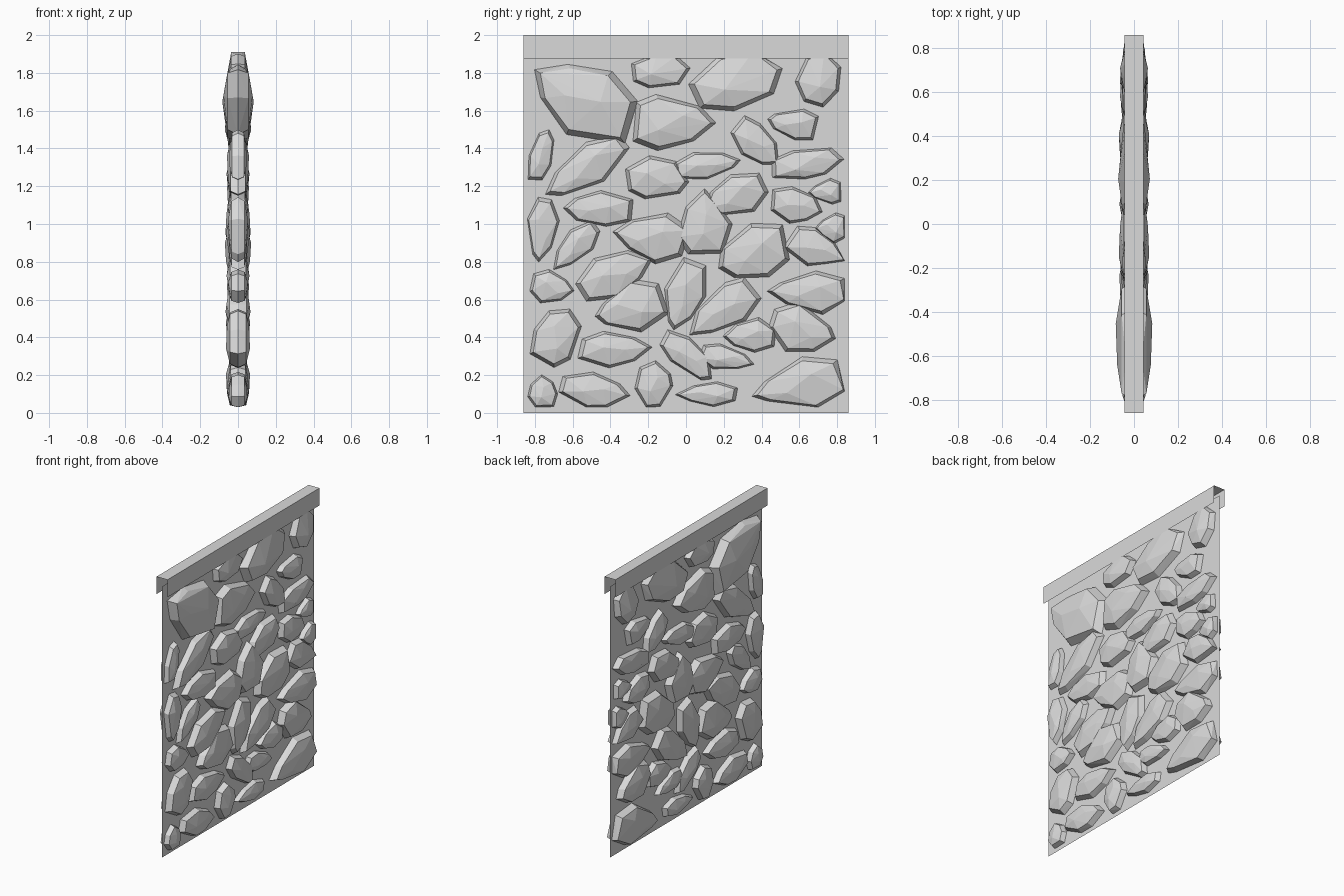
import bpy
import bmesh
import math
import random
from mathutils import Vector

random.seed(4)
if "Cube" in bpy.data.objects:
    bpy.data.objects.remove(bpy.data.objects["Cube"], do_unlink=True)

# Single stone colour
grey = bpy.data.materials.new("light_grey_stone")
grey.use_nodes = True
colour = (0.7, 0.7, 0.7, 1)
grey.diffuse_color = colour
for node in grey.node_tree.nodes:
    if node.type == "BSDF_PRINCIPLED":
        node.inputs["Base Color"].default_value = colour

HALF_LENGTH = 0.86
BEAM_HALF_WIDTH = 0.043
BEAM_BOTTOM = 1.875


def add_object(name, bm):
    """Turn a bmesh into a flat shaded object."""
    mesh = bpy.data.meshes.new(name)
    bm.to_mesh(mesh)
    bm.free()
    mesh.materials.append(grey)
    obj = bpy.data.objects.new(name, mesh)
    bpy.context.collection.objects.link(obj)
    return obj


def extrude_profile(name, profile):
    """Sweep an open x, z profile along the whole length of the wall."""
    bm = bmesh.new()
    front = [bm.verts.new((x, -HALF_LENGTH, z)) for x, z in profile]
    back = [bm.verts.new((x, HALF_LENGTH, z)) for x, z in profile]
    for i in range(len(profile) - 1):
        bm.faces.new((front[i], front[i + 1], back[i + 1], back[i]))
    return add_object(name, bm)


def add_stone(name, y, z, half_length, half_width, angle, taper):
    """Faceted stone through the panel, narrower towards its angle."""
    depth = 0.03 + 0.28 * half_width
    turn = math.radians(angle)
    bm = bmesh.new()

    def point(x, u, v):
        v *= 1 - taper * u
        along, across = u * half_length, v * half_width
        py = y + along * math.cos(turn) - across * math.sin(turn)
        pz = z + along * math.sin(turn) + across * math.cos(turn)
        # Stones in the top course slip inside the capping beam
        pz = min(max(pz, 0.03), 1.91)
        if pz > 1.8:
            x = max(-0.036, min(0.036, x))
        bm.verts.new(Vector((x, max(-0.84, min(0.84, py)), pz)))

    sides = 7
    for i in range(sides):
        a = (i + random.uniform(-0.2, 0.2)) * math.tau / sides
        r = random.uniform(0.98, 1.12)
        u, v = r * math.cos(a), r * math.sin(a)
        point(0, u, v)
        for side in (-1, 1):
            point(side * depth * 0.68, u * 0.88, v * 0.86)
    # Off-centre ridge on both faces
    lean = random.uniform(-0.3, 0.3)
    for side in (-1, 1):
        point(side * depth, -0.3, lean)
        point(side * depth * 0.92, 0.3, -lean)

    hull = bmesh.ops.convex_hull(bm, input=bm.verts[:])
    loose = {v for v in hull["geom_interior"] + hull["geom_unused"]
             if isinstance(v, bmesh.types.BMVert)}
    bmesh.ops.delete(bm, geom=list(loose), context="VERTS")
    bmesh.ops.recalc_face_normals(bm, faces=bm.faces[:])
    return add_object(name, bm)


# Thin backing sheet and hollow capping channel, open below and at both ends
extrude_profile("backing_sheet", [(0, 0), (0, 1.94)])
w = BEAM_HALF_WIDTH
extrude_profile("capping_beam", [(-w, BEAM_BOTTOM), (-w, 2), (w, 2), (w, BEAM_BOTTOM)])

# Courses of stones in hundredths:
# centre y, centre z, half length, half width, angle in degrees, taper
top_course = [
    (-55, 166, 30, 19, 150, 45), (-14, 181, 15, 9, 0, 0),
    (27, 176, 25, 15, 15, 0), (70, 177, 14, 12, 80, 0),
    (-8, 154, 22, 14, 0, 35), (37, 143, 15, 9, 315, 20),
    (57, 153, 14, 8, 170, 50),
]
upper_course = [
    (-77, 136, 15, 6, 75, 20), (-53, 130, 25, 10, 215, 40),
    (-16, 124, 16, 11, 0, 10), (11, 131, 17, 7, 10, 40),
    (63, 132, 19, 8, 10, 10), (26, 115, 18, 10, 200, 40),
    (58, 110, 14, 9, 350, 30), (74, 117, 9, 6, 180, 50),
]
middle_course = [
    (-76, 97, 17, 8, 265, 40), (-46, 108, 18, 9, 180, 30),
    (-59, 88, 16, 7, 225, 30), (-19, 93, 20, 12, 170, 50),
    (10, 100, 17, 13, 95, 40), (77, 98, 8, 7, 180, 60),
    (36, 85, 20, 14, 200, 30), (69, 87, 16, 9, 340, 60),
]
lower_course = [
    (-71, 66, 12, 8, 350, 40), (-38, 73, 20, 11, 25, 20),
    (-30, 56, 19, 13, 195, 60), (-1, 62, 19, 10, 255, 50),
    (20, 55, 21, 10, 215, 30), (65, 64, 20, 10, 180, 40),
    (-69, 40, 16, 12, 60, 0), (-38, 34, 19, 9, 0, 30),
    (1, 30, 17, 8, 320, 20), (34, 41, 14, 8, 180, 40),
    (62, 44, 18, 12, 340, 30), (21, 29, 14, 6, 350, 30),
]
bottom_course = [
    (-76, 11, 9, 7, 95, 20), (-49, 12, 18, 9, 350, 10),
    (-17, 15, 12, 10, 90, 0), (12, 10, 16, 6, 180, 30),
    (60, 15, 25, 12, 193, 60),
]
courses = {
    "top_stone": top_course, "upper_stone": upper_course,
    "middle_stone": middle_course, "lower_stone": lower_course,
    "bottom_stone": bottom_course,
}
for course_name, stones in courses.items():
    for number, (y, z, length, width, angle, taper) in enumerate(stones, 1):
        add_stone(f"{course_name}_{number}", y / 100, z / 100,
                  length / 100, width / 100, angle, taper / 100)
